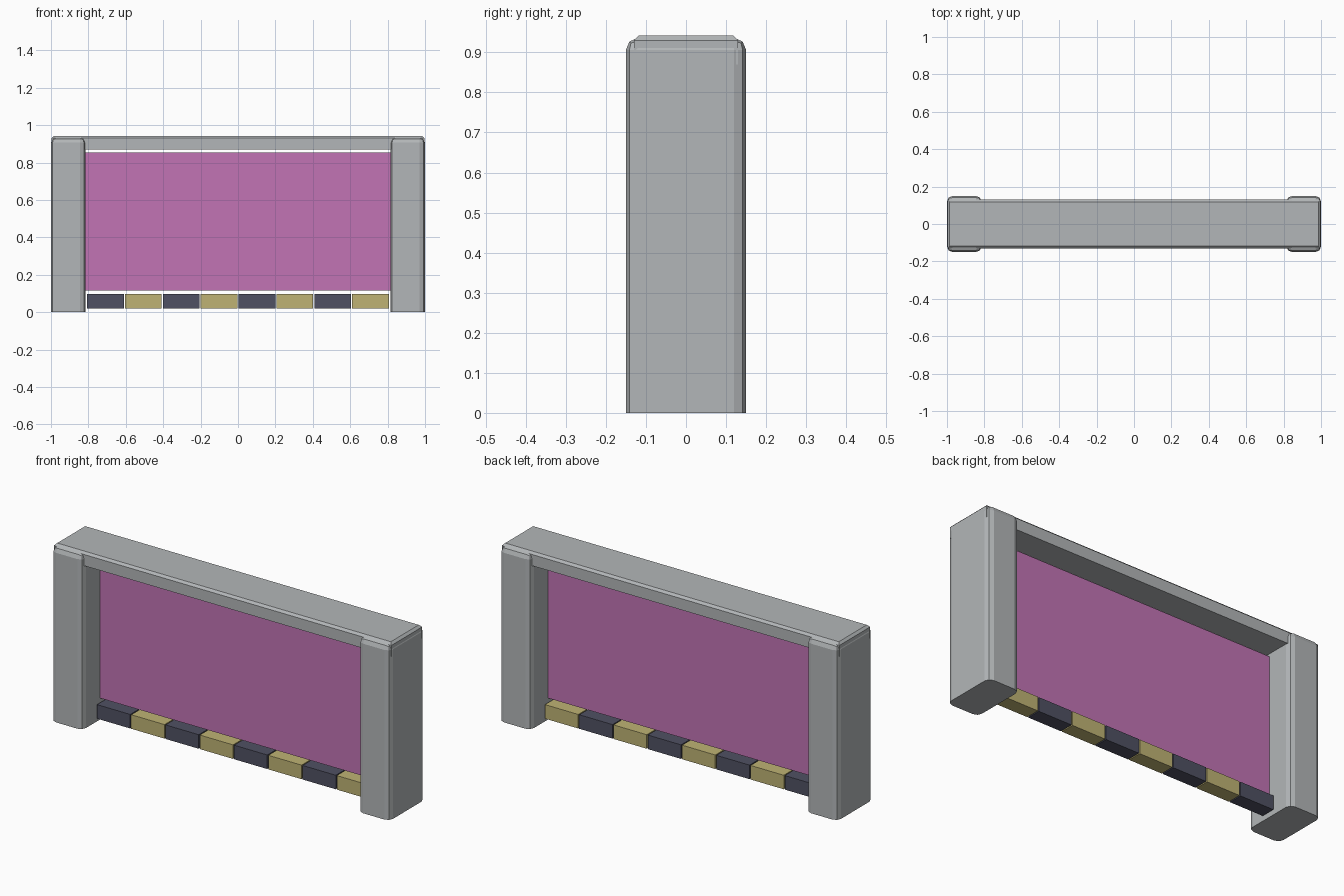
import bpy, bmesh

if "Cube" in bpy.data.objects:
    bpy.data.objects.remove(bpy.data.objects["Cube"])


def material(name, rgb):
    m = bpy.data.materials.new(name)
    m.diffuse_color = (*rgb, 1)
    m.use_nodes = True
    m.node_tree.nodes["Principled BSDF"].inputs["Base Color"].default_value = m.diffuse_color
    return m


grey = material("grey metal", (0.45, 0.47, 0.48))
purple = material("purple field", (0.54, 0.175, 0.46))
yellow = material("yellow stripe", (0.52, 0.45, 0.175))
dark = material("dark stripe", (0.08, 0.083, 0.125))


def box(name, lo, hi, mat, bevel=0.0, segments=1, pick=None):
    """Box between two corners; bevels the edges chosen by pick."""
    bm = bmesh.new()
    bmesh.ops.create_cube(bm, size=1)
    for v in bm.verts:
        v.co = [(a + b) / 2 + c * (b - a) for a, b, c in zip(lo, hi, v.co)]
    if bevel:
        bmesh.ops.bevel(bm, geom=[e for e in bm.edges if pick(e)], offset=bevel,
                        segments=segments, profile=0.5, affect='EDGES')
    me = bpy.data.meshes.new(name)
    bm.to_mesh(me)
    bm.free()
    me.materials.append(mat)
    ob = bpy.data.objects.new(name, me)
    bpy.context.collection.objects.link(ob)
    return ob


# Two posts, rounded everywhere except on the floor
for side, x0, x1 in (("left", -1.0, -0.815), ("right", 0.815, 1.0)):
    box(side + "_post", (x0, -0.15, 0), (x1, 0.15, 0.936), grey, 0.03, 2,
        lambda e: max(v.co.z for v in e.verts) > 0.1)

# Top beam with a chamfered upper rim
box("top_beam", (-0.998, -0.13, 0.87), (0.998, 0.13, 0.942), grey, 0.012, 1,
    lambda e: min(v.co.z for v in e.verts) > 0.9)

# Thin purple panel
box("field_panel", (-0.82, -0.002, 0.115), (0.82, 0.002, 0.855), purple)

# Striped threshold bar made of eight blocks
pitch = 1.62 / 8
for i in range(8):
    x = -0.81 + i * pitch
    box(f"threshold_block_{i + 1}", (x + 0.003, -0.038, 0.021),
        (x + pitch - 0.003, 0.038, 0.096), yellow if i % 2 else dark)
